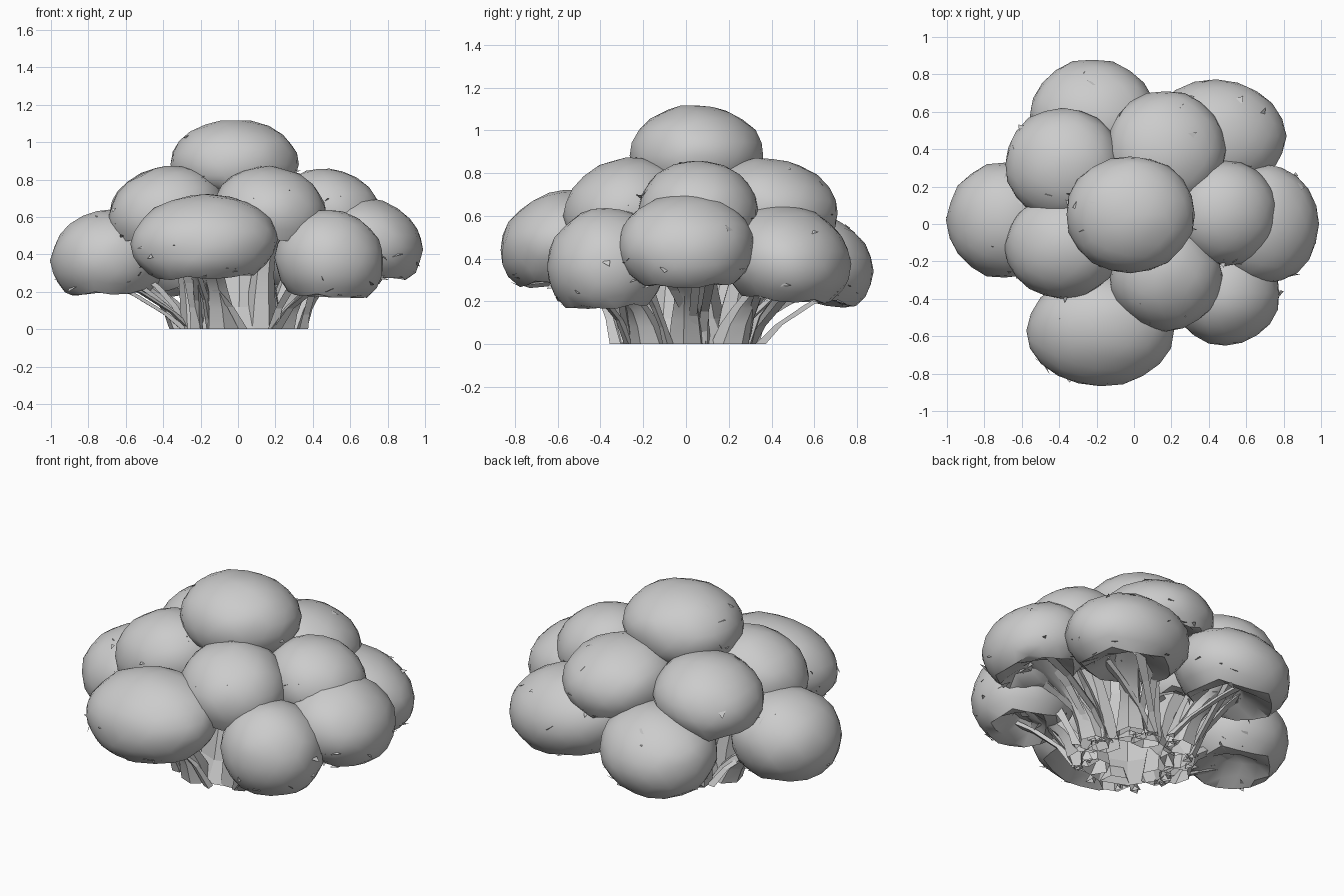
import bpy, bmesh, math, random
from mathutils import Vector

random.seed(7)
cube = bpy.data.objects.get("Cube")
if cube:
    bpy.data.objects.remove(cube, do_unlink=True)

grey = bpy.data.materials.new("plain grey")
grey.use_nodes = True
grey.diffuse_color = (0.6, 0.6, 0.6, 1)
grey.node_tree.nodes["Principled BSDF"].inputs["Base Color"].default_value = (0.6, 0.6, 0.6, 1)


def finish(bm, name, smooth=False):
    mesh = bpy.data.meshes.new(name)
    bm.to_mesh(mesh)
    bm.free()
    mesh.materials.append(grey)
    obj = bpy.data.objects.new(name, mesh)
    bpy.context.collection.objects.link(obj)
    if smooth:
        bpy.ops.object.select_all(action='DESELECT')
        obj.select_set(True)
        bpy.context.view_layer.objects.active = obj
        bpy.ops.object.shade_smooth_by_angle(angle=math.radians(35))


def rand_dir(low, high):
    """Random unit direction with its height between low and high."""
    z, a = random.uniform(low, high), random.uniform(0, math.tau)
    r = math.sqrt(1 - z * z)
    return Vector((r * math.cos(a), r * math.sin(a), z))


def clump(name, x, y, rx, ry, top, bottom, cut, droop):
    """Rounded crown lump, drooping outward, with a ragged hollow underside."""
    rz = (top - bottom) / (1 + cut)
    centre = Vector((x, y, top - rz))
    size = Vector((rx, ry, rz))
    out = Vector((x, y, 0)).normalized()
    rim = math.sqrt(1 - cut * cut)

    def place(c):
        p = c * size
        p.z -= droop * p.dot(out)
        return centre + p

    bm = bmesh.new()
    bmesh.ops.create_icosphere(bm, subdivisions=3, radius=1)
    for v in bm.verts:
        c = v.co.normalized()
        if c.z < -cut:
            c.z = -cut + (rim - c.xy.length) * 0.8 + random.uniform(-0.1, 0.1)
        else:
            c *= random.uniform(0.985, 1.02)
        v.co = place(c)
    # loose slivers of leaf lying close to the surface
    for i in range(18):
        d = rand_dir(-cut, 0) if i < 12 else rand_dir(0, 0.9)
        p = d * random.uniform(0.98, 1.03)
        q = d * 0.95 + rand_dir(-0.8, 0.3) * 0.15
        r = d * 0.9 + rand_dir(-0.8, 0.2) * 0.2
        bm.faces.new([bm.verts.new(place(k)) for k in (p, q, r)])
    finish(bm, name, True)
    return centre - Vector((0, 0, rz * cut * 0.4))


def tube(bm, path, radii, sides=6):
    """Tapered open tube of level rings."""
    rings = []
    turn = random.uniform(0, math.tau)
    for p, r in zip(path, radii):
        rings.append([bm.verts.new(p + Vector((math.cos(turn + math.tau * i / sides),
                                               math.sin(turn + math.tau * i / sides), 0)) * r)
                      for i in range(sides)])
    for a, b in zip(rings, rings[1:]):
        for i in range(sides):
            j = (i + 1) % sides
            bm.faces.new((a[i], a[j], b[j], b[i]))


def bend(start, end, lift, steps=5):
    """Path that rises first and then leans out to its end."""
    mid = Vector((start.x * 0.8 + end.x * 0.2, start.y * 0.8 + end.y * 0.2, end.z * lift))
    ts = [i / steps for i in range(steps + 1)]
    return [start * (1 - t) ** 2 + mid * (2 * t * (1 - t)) + end * t * t for t in ts]


# Crown lumps: x, y, half width, half depth, top, bottom, underside cut, droop
lumps = {
    "crown_top": (-0.02, 0.05, 0.345, 0.315, 1.12, 0.74, 0.6, 0),
    "upper_back_right": (-0.38, 0.32, 0.31, 0.30, 0.87, 0.53, 0.5, 0.1),
    "upper_back_left": (0.17, 0.40, 0.32, 0.31, 0.87, 0.53, 0.5, 0.1),
    "upper_left": (0.49, 0.06, 0.28, 0.28, 0.86, 0.48, 0.6, 0.1),
    "upper_front_left": (0.17, -0.28, 0.30, 0.29, 0.87, 0.48, 0.6, 0.1),
    "upper_front_right": (-0.38, -0.12, 0.31, 0.28, 0.87, 0.48, 0.6, 0.1),
    "lower_back": (-0.22, 0.58, 0.34, 0.30, 0.62, 0.19, 0.75, 0.12),
    "lower_back_left": (0.44, 0.47, 0.37, 0.30, 0.65, 0.21, 0.75, 0.1),
    "lower_left": (0.70, 0.00, 0.29, 0.32, 0.70, 0.28, 0.75, 0.12),
    "lower_front_left": (0.49, -0.37, 0.29, 0.28, 0.64, 0.17, 0.75, 0.05),
    "lower_front": (-0.18, -0.57, 0.39, 0.30, 0.72, 0.28, 0.75, 0.1),
    "lower_right": (-0.69, 0.02, 0.31, 0.31, 0.64, 0.18, 0.75, 0.03),
}
tips = {name: clump(name, *spec) for name, spec in lumps.items()}

# Hollow flared trunk, running up into the top lump
bm = bmesh.new()
tube(bm, [Vector((0.02, -0.03, z)) for z in (0, 0.12, 0.35, 0.6, 0.9)],
     (0.27, 0.21, 0.16, 0.17, 0.22), 10)
finish(bm, "trunk")

# One stem for each lump, from the foot of the trunk
bm = bmesh.new()
for name, tip in tips.items():
    if name == "crown_top":
        continue
    out = Vector((tip.x, tip.y, 0)).normalized()
    foot = out * (0.28 if name.startswith("lower") else 0.23)
    tube(bm, bend(foot, tip, 0.75), (0.09, 0.075, 0.06, 0.06, 0.07, 0.1))
finish(bm, "stems", True)

# Thin twigs splaying out under the lower lumps
bm = bmesh.new()
for name, tip in tips.items():
    if name.startswith("lower"):
        for i in range(5):
            out = Vector((tip.x, tip.y, 0)).normalized()
            side = Vector((-out.y, out.x, 0)) * random.uniform(-0.15, 0.15)
            foot = out * random.uniform(0.24, 0.33) + side
            end = tip + rand_dir(-0.1, 0.1) * random.uniform(0.05, 0.2)
            tube(bm, bend(foot, end, random.uniform(0.3, 0.7), 3), (0.03, 0.022, 0.025, 0.04), 3)
finish(bm, "twigs")

# Ragged leaf scraps hanging beneath the crown
bm = bmesh.new()
for name, tip in tips.items():
    if name != "crown_top":
        for i in range(14):
            p = tip + rand_dir(-0.3, 0.2) * random.uniform(0.05, 0.2)
            bm.faces.new([bm.verts.new(p + rand_dir(-0.9, 0.9) * random.uniform(0.03, 0.09))
                          for k in range(3)])
finish(bm, "leaf_scraps")
